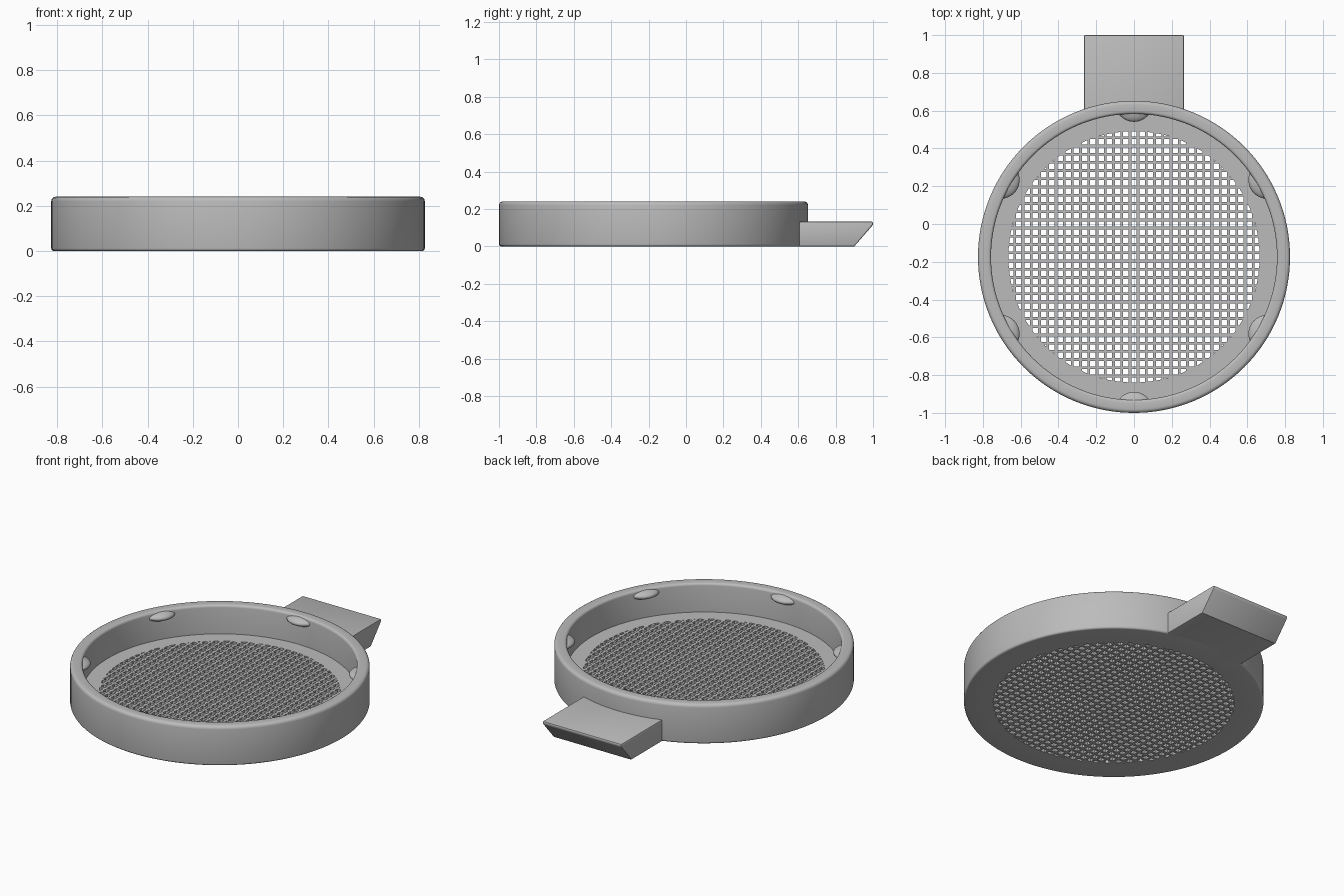
import bpy, bmesh, math
from mathutils import Vector, Matrix

cube = bpy.data.objects.get("Cube")
if cube:
    bpy.data.objects.remove(cube, do_unlink=True)

CY = -0.174            # centre of the round body
R_OUT, R_IN, R_PLATE = 0.826, 0.757, 0.70
HEIGHT, FLOOR = 0.24, 0.065
MESH_R, PITCH, HOLE = 0.665, 0.0435, 0.029

grey = bpy.data.materials.new("plain grey")
grey.use_nodes = True
COLOUR = (0.5, 0.5, 0.5, 1)
grey.diffuse_color = COLOUR
grey.node_tree.nodes["Principled BSDF"].inputs["Base Color"].default_value = COLOUR


def make(name, bm, smooth=True):
    bmesh.ops.recalc_face_normals(bm, faces=bm.faces[:])
    mesh = bpy.data.meshes.new(name)
    bm.to_mesh(mesh)
    bm.free()
    mesh.materials.append(grey)
    ob = bpy.data.objects.new(name, mesh)
    bpy.context.collection.objects.link(ob)
    if smooth:
        bpy.ops.object.select_all(action='DESELECT')
        ob.select_set(True)
        bpy.context.view_layer.objects.active = ob
        bpy.ops.object.shade_smooth_by_angle(angle=math.radians(35))
    return ob


def boolean(ob, cutter, operation):
    mod = ob.modifiers.new("cut", 'BOOLEAN')
    mod.operation, mod.object, mod.solver = operation, cutter, 'MANIFOLD'
    bpy.ops.object.select_all(action='DESELECT')
    ob.select_set(True)
    bpy.context.view_layer.objects.active = ob
    bpy.ops.object.modifier_apply(modifier=mod.name)
    bpy.data.objects.remove(cutter, do_unlink=True)


def disc(radius, z0, z1, sides):
    bm = bmesh.new()
    bmesh.ops.create_cone(bm, cap_ends=True, segments=sides, radius1=radius,
                          radius2=radius, depth=z1 - z0,
                          matrix=Matrix.Translation((0, CY, (z0 + z1) / 2)))
    return bm


def fillet(r, z, size, start):
    """Quarter-round profile points about (r, z), from a start angle."""
    return [(r + size * math.cos(a), z + size * math.sin(a))
            for a in (math.radians(start + 22.5 * i) for i in range(5))]


# Rim: lathed wall with rounded edges and the solid border of the floor
profile = [(R_PLATE, 0)]
profile += fillet(R_OUT - 0.012, 0.012, 0.012, -90)
profile += fillet(R_OUT - 0.02, HEIGHT - 0.02, 0.02, 0)
profile += fillet(R_IN + 0.015, HEIGHT - 0.015, 0.015, 90)
profile += [(R_IN, FLOOR), (R_PLATE, FLOOR)]
bm = bmesh.new()
verts = [bm.verts.new((r, CY, z)) for r, z in profile]
edges = [bm.edges.new(pair) for pair in zip(verts, verts[1:])]
bmesh.ops.spin(bm, geom=verts + edges, cent=(0, CY, 0), axis=(0, 0, 1),
               angle=math.tau, steps=128, use_merge=True)
bmesh.ops.remove_doubles(bm, verts=bm.verts[:], dist=1e-5)
make("rim", bm)

# Floor plate: a disc pierced by square holes trimmed to a circle
holes_bm = bmesh.new()
n = int(MESH_R / PITCH) + 1
for i in range(-n, n + 1):
    for j in range(-n, n + 1):
        x, y = i * PITCH, j * PITCH
        if math.hypot(max(abs(x) - HOLE / 2, 0), max(abs(y) - HOLE / 2, 0)) < MESH_R - 0.004:
            bmesh.ops.create_cube(holes_bm, size=1, matrix=Matrix.Translation(
                (x, y + CY, FLOOR / 2)) @ Matrix.Diagonal((HOLE, HOLE, 0.2, 1)))
holes = make("hole_cutter", holes_bm, False)
limit = make("hole_limit", disc(MESH_R, -0.05, FLOOR + 0.05, 96), False)
boolean(holes, limit, 'INTERSECT')
floor = make("mesh_floor", disc(R_PLATE, 0, FLOOR, 128), False)
boolean(floor, holes, 'DIFFERENCE')

# Retaining bumps: six flattened lenses on the inside of the rim
for k in range(6):
    bm = bmesh.new()
    bmesh.ops.create_uvsphere(bm, u_segments=48, v_segments=16, radius=1,
                              matrix=Matrix.Translation((R_IN + 0.058, 0, 0.206))
                              @ Matrix.Diagonal((0.1, 0.1, 0.032, 1)))
    cut = bmesh.ops.bisect_plane(bm, geom=bm.verts[:] + bm.edges[:] + bm.faces[:],
                                 plane_co=(R_IN + 0.025, 0, 0),
                                 plane_no=(1, 0, 0), clear_outer=True)
    bmesh.ops.contextual_create(bm, geom=[e for e in cut["geom_cut"]
                                          if isinstance(e, bmesh.types.BMEdge)])
    bmesh.ops.transform(bm, verts=bm.verts[:], matrix=Matrix.Translation((0, CY, 0))
                        @ Matrix.Rotation(math.radians(30 + 60 * k), 4, 'Z'))
    make(f"rim_bump_{k + 1}", bm)

# Handle: flat block with an undercut slanted end
bm = bmesh.new()
side = [(0.588, 0), (0.9, 0), (1.0, 0.115), (1.0, 0.132), (0.588, 0.132)]
face = bm.faces.new([bm.verts.new((-0.265, y, z)) for y, z in side])
ext = bmesh.ops.extrude_face_region(bm, geom=[face])
bmesh.ops.translate(bm, vec=Vector((0.53, 0, 0)),
                    verts=[v for v in ext["geom"] if isinstance(v, bmesh.types.BMVert)])
outer = [e for e in bm.edges if all(v.co.y > 0.95 for v in e.verts)
         or (abs(e.verts[0].co.x - e.verts[1].co.x) < 0.01
             and max(v.co.y for v in e.verts) > 0.8)]
bmesh.ops.bevel(bm, geom=outer, offset=0.007, segments=2, profile=0.5, affect='EDGES')
make("handle", bm)
